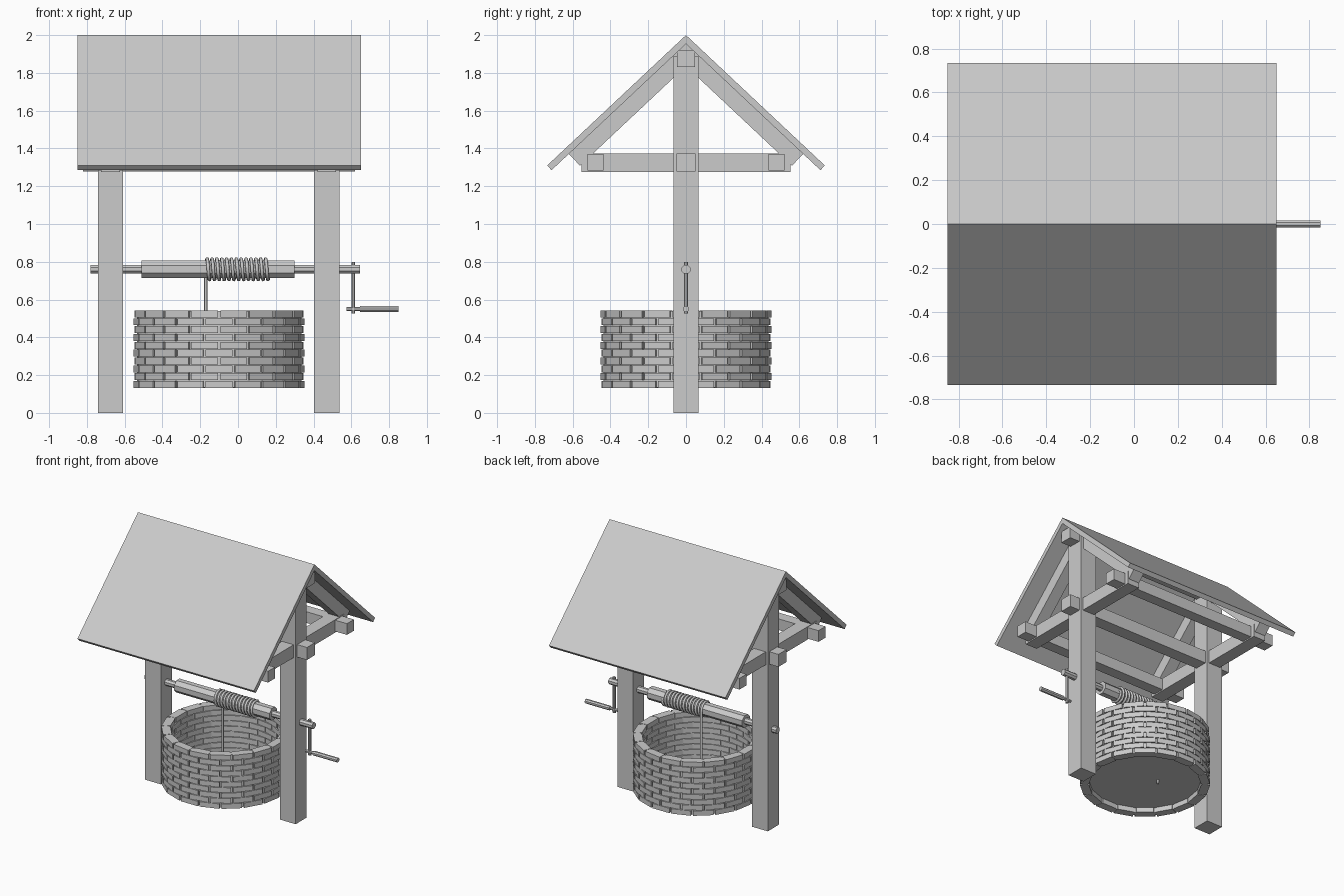
import bpy, bmesh
from math import sin, cos, pi, radians, atan2
from mathutils import Matrix, Vector

if "Cube" in bpy.data.objects:
    bpy.data.objects.remove(bpy.data.objects["Cube"])

CX = -0.10            # centre of the frame (the crank sticks out to the right)
AXLE_Z = 0.76


def finish(name, bm):
    bmesh.ops.recalc_face_normals(bm, faces=bm.faces[:])
    me = bpy.data.meshes.new(name)
    bm.to_mesh(me)
    bm.free()
    ob = bpy.data.objects.new(name, me)
    bpy.context.collection.objects.link(ob)
    return ob


def box(name, x, y, z):
    """Box from (min, max) pairs."""
    bm = bmesh.new()
    bmesh.ops.create_cube(bm, size=1)
    for v in bm.verts:
        v.co = Vector([(a + b) / 2 + c * (b - a) for (a, b), c in zip((x, y, z), v.co)])
    return finish(name, bm)


def rod(name, a, b, r, sides=8):
    """Low-poly cylinder between two points."""
    a, b = Vector(a), Vector(b)
    rot = (b - a).to_track_quat('Z', 'Y').to_matrix().to_4x4()
    twist = Matrix.Rotation(pi / sides, 4, 'Z')
    bm = bmesh.new()
    bmesh.ops.create_cone(bm, cap_ends=True, segments=sides, radius1=r, radius2=r,
                          depth=(b - a).length,
                          matrix=Matrix.Translation((a + b) / 2) @ rot @ twist)
    return finish(name, bm)


def prism_x(name, profile, x0, x1):
    """Extrude a (y, z) profile along x."""
    bm = bmesh.new()
    face = bm.faces.new([bm.verts.new((x0, y, z)) for y, z in profile])
    ext = bmesh.ops.extrude_face_region(bm, geom=[face])
    bmesh.ops.translate(bm, vec=(x1 - x0, 0, 0),
                        verts=[g for g in ext['geom'] if isinstance(g, bmesh.types.BMVert)])
    return finish(name, bm)


# Roof slabs, rafters and purlins, mirrored front to back
APEX, SLOPE, T = 2.0, 0.939, 0.034
ang = atan2(SLOPE, 1)
ny, nz = sin(ang), cos(ang)          # slab normal
under = APEX - T / nz                # underside height at the ridge
low = under - 0.086 / nz             # rafter underside at the ridge
for side, s in (("front", -1), ("back", 1)):
    slab = [(0, APEX), (0.735, APEX - 0.735 * SLOPE),
            (0.735 - T * ny, APEX - 0.735 * SLOPE - T * nz), (0, under)]
    prism_x(side + "_roof_slab", [(s * y, z) for y, z in slab], -0.85, 0.65)
    ye = 0.62
    rafter = [(0, under), (ye, under - ye * SLOPE),
              (ye - 0.086 * ny, under - ye * SLOPE - 0.086 * nz), (0, low)]
    for end, x in (("left", -0.675), ("right", 0.47)):
        prism_x(f"{side}_{end}_rafter", [(s * y, z) for y, z in rafter], x - 0.045, x + 0.045)
    yp = sorted((s * 0.437, s * 0.522))
    box(side + "_purlin", (-0.82, 0.62), yp, (1.284, 1.37))
box("ridge_beam", (-0.82, 0.62), (-0.047, 0.047), (1.83, 1.918))
box("centre_tie_beam", (-0.82, 0.62), (-0.049, 0.049), (1.277, 1.373))

# Posts and cross beams
for end, x in (("left", -0.675), ("right", 0.47)):
    box(end + "_post", (x - 0.067, x + 0.067), (-0.067, 0.067), (0, 1.89))
    box(end + "_cross_beam", (x - 0.05, x + 0.05), (-0.553, 0.553), (1.275, 1.374))

# Windlass: axle, drum and crank
rod("axle", (-0.78, 0, AXLE_Z), (0.645, 0, AXLE_Z), 0.025)
rod("drum", (-0.51, 0, AXLE_Z), (0.30, 0, AXLE_Z), 0.05)
rod("crank_arm", (0.61, 0, 0.525), (0.61, 0, 0.80), 0.011)
rod("crank_pin", (0.575, 0, 0.55), (0.66, 0, 0.55), 0.011)
rod("crank_grip", (0.645, 0, 0.55), (0.85, 0, 0.55), 0.017)

# Rope: hanging end, then a helix round the drum, tucked in at the end
TURNS, STEPS, RC = 13, 14, 0.056
pts = [(-0.17, RC, 0.14)]
for i in range(TURNS * STEPS + 1):
    a = 2 * pi * i / STEPS
    pts.append((-0.17 + 0.335 * i / (TURNS * STEPS), RC * cos(a), AXLE_Z + RC * sin(a)))
pts.append((0.175, 0.03, AXLE_Z + 0.02))
cu = bpy.data.curves.new("rope", 'CURVE')
cu.dimensions = '3D'
cu.bevel_depth = 0.009
cu.bevel_resolution = 1
cu.use_fill_caps = True
sp = cu.splines.new('POLY')
sp.points.add(len(pts) - 1)
for p, co in zip(sp.points, pts):
    p.co = (*co, 1)
bpy.context.collection.objects.link(bpy.data.objects.new("rope", cu))

# Well wall: staggered courses of wedge-shaped bricks
N, ROWS, Z0, PITCH, H = 18, 10, 0.132, 0.0415, 0.037
R_IN, R_OUT, GAP = 0.385, 0.447, 0.007
bm = bmesh.new()
half = pi / N
for row in range(ROWS):
    z = Z0 + row * PITCH
    for k in range(N):
        mid = -pi / 2 + 2 * half * (k + (0.5 if row % 2 else 0.0))
        d, t = Vector((cos(mid), sin(mid), 0)), Vector((-sin(mid), cos(mid), 0))
        ring = []
        for r, sgn in ((R_IN, -1), (R_OUT, -1), (R_OUT, 1), (R_IN, 1)):
            w = r * sin(half) / cos(half) - GAP
            ring.append(d * r + t * (sgn * w) + Vector((CX, 0, z)))
        lo = [bm.verts.new(p) for p in ring]
        hi = [bm.verts.new(p + Vector((0, 0, H))) for p in ring]
        bm.faces.new(lo[::-1])
        bm.faces.new(hi)
        for i in range(4):
            j = (i + 1) % 4
            bm.faces.new((lo[i], lo[j], hi[j], hi[i]))
finish("well_bricks", bm)

# Mortar ring filling the joints
bm = bmesh.new()
M = 36
top = Z0 + ROWS * PITCH - (PITCH - H) - 0.002
loops = []
for r, z in ((0.396, Z0 + 0.002), (0.436, Z0 + 0.002), (0.436, top), (0.396, top)):
    loops.append([bm.verts.new((CX + r * cos(2 * pi * i / M), r * sin(2 * pi * i / M), z))
                  for i in range(M)])
for a, b in zip(loops, loops[1:] + loops[:1]):
    for i in range(M):
        j = (i + 1) % M
        bm.faces.new((a[i], a[j], b[j], b[i]))
finish("well_mortar", bm)

# Water surface near the bottom of the well
bm = bmesh.new()
bmesh.ops.create_circle(bm, cap_ends=True, segments=36, radius=0.395,
                        matrix=Matrix.Translation((CX, 0, 0.17)))
finish("water", bm)
